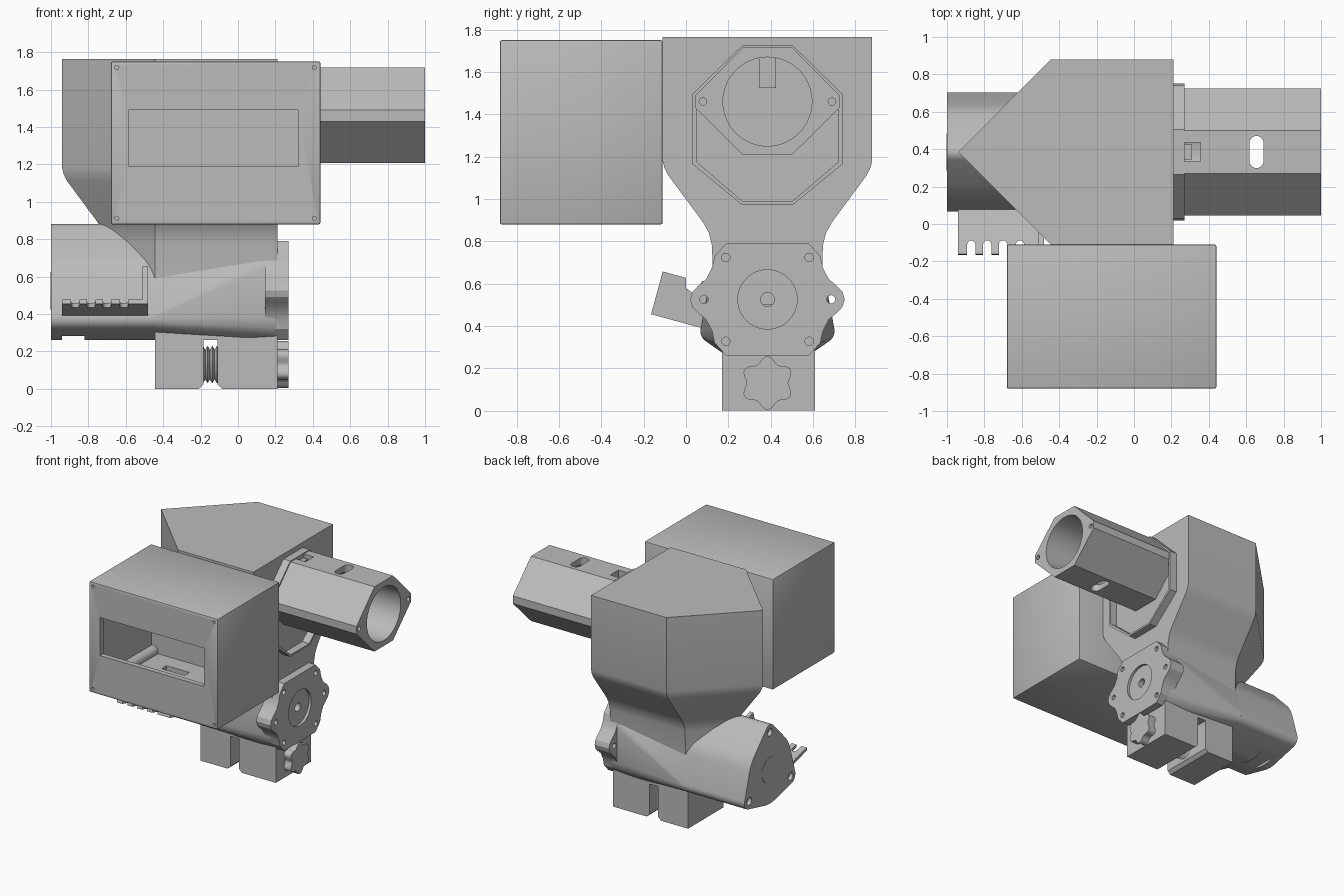
import bpy, bmesh
from math import cos, sin, pi, radians
from mathutils import Vector

if "Cube" in bpy.data.objects:
    bpy.data.objects.remove(bpy.data.objects["Cube"])

grey = bpy.data.materials.new("light_grey")
grey.use_nodes = True
grey.diffuse_color = (0.5, 0.5, 0.5, 1)
grey.node_tree.nodes["Principled BSDF"].inputs["Base Color"].default_value = (0.5, 0.5, 0.5, 1)

CY = 0.385                  # shared centre line of tube, body and clamp
BODY_Z, TUBE_Z, CLAMP_Z = 0.525, 1.46, 0.13
parts = []


def make(name, bm):
    bmesh.ops.recalc_face_normals(bm, faces=bm.faces)
    mesh = bpy.data.meshes.new(name)
    bm.to_mesh(mesh)
    bm.free()
    obj = bpy.data.objects.new(name, mesh)
    bpy.context.collection.objects.link(obj)
    mesh.materials.append(grey)
    parts.append(obj)
    return obj


def loft(name, rings):
    bm = bmesh.new()
    loops = [[bm.verts.new(p) for p in ring] for ring in rings]
    n = len(loops[0])
    for a, b in zip(loops, loops[1:]):
        for i in range(n):
            bm.faces.new((a[i], a[(i + 1) % n], b[(i + 1) % n], b[i]))
    bm.faces.new(loops[0])
    bm.faces.new(loops[-1])
    return make(name, bm)


def place(axis, uv, t):
    u, v = uv
    return {"x": (t, u, v), "y": (u, t, v), "z": (u, v, t)}[axis]


def prism(name, axis, outline, a, b):
    return loft(name, [[place(axis, p, t) for p in outline] for t in (a, b)])


def box(name, x0, x1, y0, y1, z0, z1):
    return prism(name, "z", [(x0, y0), (x1, y0), (x1, y1), (x0, y1)], z0, z1)


def circle(u, v, r, n=32):
    return [(u + r * cos(2 * pi * i / n), v + r * sin(2 * pi * i / n)) for i in range(n)]


def capsule(u, v, half, r, n=10):
    # slot outline, long along v
    top = [(u + r * cos(pi * i / n), v + half + r * sin(pi * i / n)) for i in range(n + 1)]
    return top + [(2 * u - a, 2 * v - b) for a, b in top]


def rod(name, axis, u, v, r, a, b, n=32):
    return prism(name, axis, circle(u, v, r, n), a, b)


def hull(name, points):
    bm = bmesh.new()
    for p in points:
        bm.verts.new(p)
    res = bmesh.ops.convex_hull(bm, input=bm.verts)
    loose = {g for g in res["geom_interior"] + res["geom_unused"] if isinstance(g, bmesh.types.BMVert)}
    bmesh.ops.delete(bm, geom=list(loose), context="VERTS")
    return make(name, bm)


def cut(obj, cutters):
    bpy.context.view_layer.objects.active = obj
    for c in cutters:
        c.hide_render = True
        mod = obj.modifiers.new("cut", "BOOLEAN")
        mod.operation, mod.solver, mod.object = "DIFFERENCE", "EXACT", c
        bpy.ops.object.modifier_apply(modifier=mod.name)
        parts.remove(c)
        bpy.data.objects.remove(c)


# Display box: hollow shell with window, cable slot and screw holes
shell = box("display_box", -0.68, 0.44, -0.88, -0.11, 0.88, 1.75)
bev = shell.modifiers.new("bevel", "BEVEL")
bev.width, bev.segments = 0.008, 2
bpy.context.view_layer.objects.active = shell
bpy.ops.object.modifier_apply(modifier="bevel")
corners = [(x, z) for x in (-0.648, 0.408) for z in (0.912, 1.718)]
cut(shell, [box("cavity", -0.64, 0.40, -0.84, -0.16, 0.93, 1.71),
            box("window", -0.585, 0.32, -0.95, -0.8, 1.19, 1.49),
            box("cable_slot", -0.42, -0.22, -0.35, -0.29, 0.8, 1.0)]
    + [rod("hole", "y", x, z, 0.011, -0.95, -0.85, 16) for x, z in corners])
for x, z in corners:
    rod("box_screw_post", "y", x + (0.02 if x < 0 else -0.02), z + (0.03 if z < 1 else -0.02),
        0.045, -0.845, -0.155)

# Upper housing: pointed plan narrowing to a neck
def pentagon(w, z):
    return [(-0.445 - w, CY, z), (-0.445, CY - w, z), (0.21, CY - w, z),
            (0.21, CY + w, z), (-0.445, CY + w, z)]

levels = [(1.765, 0.495), (1.18, 0.495), (1.15, 0.488), (1.11, 0.468), (0.89, 0.305),
          (0.84, 0.277), (0.78, 0.262), (0.5, 0.255)]
loft("upper_housing", [pentagon(w, z) for z, w in levels])

# Lower body: rounded triangle flowing into the face plate
lugs = [(CY + 0.297 * cos(a), BODY_Z + 0.297 * sin(a)) for a in (pi / 2, -pi / 6, -5 * pi / 6)]
triangle = [p for u, v in lugs for p in circle(u, v, 0.06, 24)] + circle(CY, BODY_Z, 0.265, 64)
half = [(0.195, 0.265), (0.25, 0.205), (0.262, 0.15), (0.29, 0.095), (0.33, 0.062),
        (0.355, 0.035), (0.365, 0)]
quarter_up = half + [(u, -v) for u, v in half[-2::-1]]
plate = [(CY + u, BODY_Z + v) for u, v in quarter_up] + [(CY - u, BODY_Z - v) for u, v in quarter_up]
rear = hull("body_rear", [(x, u, v) for x in (-1, -0.45) for u, v in triangle])
cut(rear, [box("notch", -0.94, -0.82, 0.25, 0.52, 0.2, 0.282)]
    + [rod("hole", "x", u, v, 0.03, -1.1, -0.97, 20) for u, v in lugs])
core = [(CY + s * u, BODY_Z + t * v) for u, v in half[:3] for s in (1, -1) for t in (1, -1)]
hull("body_front", [(-0.46, u, v) for u, v in triangle] + [(0.2, u, v) for u, v in core])
rod("rear_cap", "x", CY, BODY_Z, 0.1, -1.002, -0.99)

# Face plate with screw holes and a shallow round recess
face = prism("face_plate", "x", plate, 0.145, 0.27)
screws = [(CY + s * 0.197, BODY_Z + t * 0.198) for s in (1, -1) for t in (1, -1)]
cut(face, [rod("recess", "x", CY, BODY_Z, 0.14, 0.25, 0.3, 48)]
    + [rod("hole", "x", u, v, 0.02, 0.22, 0.3, 20) for u, v in screws]
    + [rod("hole", "x", CY + s * 0.3, BODY_Z, 0.02, 0.0, 0.3, 20) for s in (1, -1)]
    + [rod("shaft_hole", "x", CY, BODY_Z, 0.033, 0.18, 0.3, 24)])

# Clamp: two jaws, threaded rod and lobed knob
for name, outer, inner, lip in (("jaw_rear", -0.445, -0.185, -0.21), ("jaw_front", 0.21, -0.11, -0.085)):
    prism(name, "y", [(outer, 0), (lip, 0), (inner, 0.025), (inner, 0.4), (outer, 0.4)], 0.17, 0.61)
box("clamp_bridge", -0.3, 0.0, 0.17, 0.61, 0.262, 0.45)
thread = [(-0.2 + 0.0125 * i, 0.1 if i % 2 else 0.08) for i in range(9)]
loft("clamp_thread", [[(x, u, v) for u, v in circle(CY, CLAMP_Z, r)] for x, r in thread])
star = []
for i in range(72):
    a = 2 * pi * i / 72
    r = 0.112 - 0.014 * cos(6 * a)
    star.append((CY + r * cos(a), CLAMP_Z + r * sin(a)))
prism("clamp_knob", "x", star, 0.2, 0.27)

# Barrel: octagonal tube with round bore, slots and end holes
def octagon(w, top, shoulder, hip, bottom, flat=0.115):
    side = [(flat, top), (w, shoulder), (w, hip), (flat, bottom)]
    return [(CY + u, v) for u, v in side] + [(CY - u, v) for u, v in side[::-1]]

barrel = prism("barrel", "x", octagon(0.34, 1.717, 1.49, 1.43, 1.207), 0.2, 1.0)
cut(barrel, [rod("bore", "x", CY, TUBE_Z, 0.21, 0.23, 1.1, 64),
             prism("slot", "z", capsule(0.655, CY, 0.048, 0.038), 1.0, 1.9),
             box("square_port", 0.27, 0.355, 0.335, 0.435, 1.55, 1.9)]
    + [rod("hole", "x", CY + s * 0.305, TUBE_Z, 0.018, 0.9, 1.1, 20) for s in (1, -1)])
box("barrel_catch", 0.25, 0.31, 0.345, 0.425, 1.525, 1.69)

# Rim around the barrel root
rim = prism("barrel_rim", "x", octagon(0.355, 1.725, 1.495, 1.165, 0.972, 0.12), 0.2, 0.27)
cut(rim, [prism("rim_opening", "x", octagon(0.335, 1.71, 1.485, 1.175, 0.987), 0.1, 0.4)])

# Comb shelf on the front of the body with a side gusset
shelf = prism("comb_shelf", "x", [(-0.165, 0.455), (-0.16, 0.477), (0.12, 0.405), (0.11, 0.38)], -0.94, -0.48)
cut(shelf, [prism("tooth_gap", "z", capsule(x, -0.16, 0.05, 0.022), 0.3, 0.6)
            for x in (-0.87, -0.785, -0.70, -0.61)])
prism("shelf_gusset", "x", [(-0.165, 0.455), (-0.11, 0.657), (0.0, 0.627), (0.0, 0.58), (0.03, 0.555),
                            (0.06, 0.57), (0.075, 0.612), (0.16, 0.6), (0.11, 0.38)], -0.51, -0.48)

# Smooth the curved faces, keep the hard edges
bpy.ops.object.select_all(action="DESELECT")
for obj in parts:
    obj.select_set(True)
bpy.context.view_layer.objects.active = parts[0]
bpy.ops.object.shade_smooth_by_angle(angle=radians(25))
